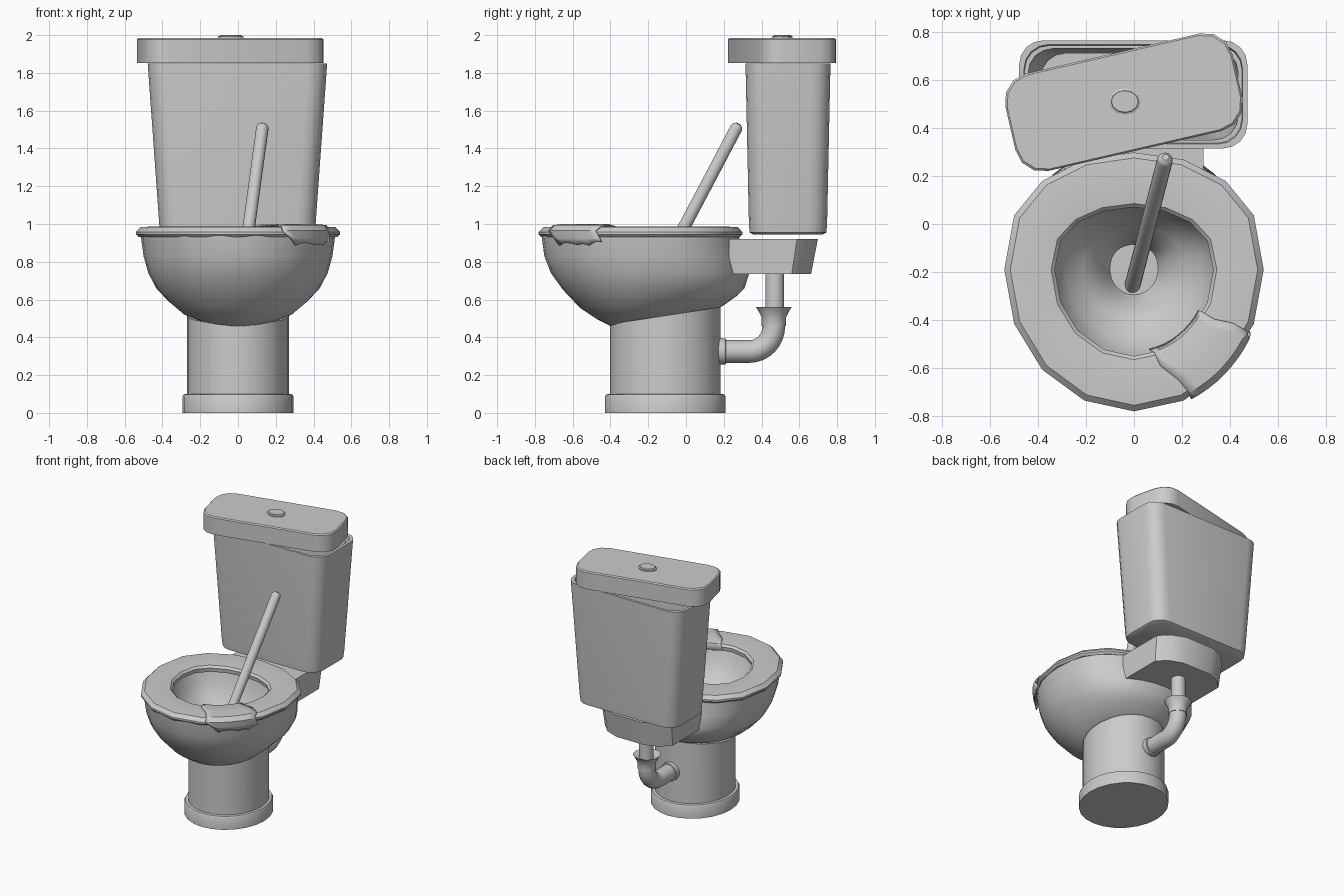
import bpy, bmesh, random
from math import sin, cos, pi, radians
from mathutils import Vector

if "Cube" in bpy.data.objects:
    bpy.data.objects.remove(bpy.data.objects["Cube"])


def loft(name, rings, caps=True, loop=False):
    """Skin a list of equal-length point rings into one object."""
    bm = bmesh.new()
    vs = [[bm.verts.new(p) for p in r] for r in rings]
    pairs = list(zip(vs, vs[1:])) + ([(vs[-1], vs[0])] if loop else [])
    n = len(vs[0])
    for a, b in pairs:
        for i in range(n):
            j = (i + 1) % n
            bm.faces.new((a[i], a[j], b[j], b[i]))
    if caps and not loop:
        bm.faces.new(vs[0][::-1])
        bm.faces.new(vs[-1])
    bmesh.ops.recalc_face_normals(bm, faces=bm.faces)
    return finish(name, bm)


def finish(name, bm):
    me = bpy.data.meshes.new(name)
    bm.to_mesh(me)
    bm.free()
    ob = bpy.data.objects.new(name, me)
    bpy.context.collection.objects.link(ob)
    return ob


def egg_point(t, rx, yf, yb, cy=-0.19):
    """Point on an egg outline: long front, squarer back."""
    s = sin(t)
    y = cy + ((yb - cy) * s ** 0.8 if s > 0 else (cy - yf) * s)
    return rx * cos(t), y


def egg(n, rx, yf, yb, zf, zb=None):
    zb = zf if zb is None else zb
    pts = []
    for i in range(n):
        x, y = egg_point(2 * pi * i / n, rx, yf, yb)
        pts.append((x, y, zf + (zb - zf) * (y - yf) / (yb - yf)))
    return pts


def ellipse(n, rx, ry, cx, cy, z, tilt=0):
    return [(cx + rx * cos(2 * pi * i / n), cy + ry * sin(2 * pi * i / n),
             z + tilt * sin(2 * pi * i / n)) for i in range(n)]


def rrect(hx, hy, r, z, cx, cy, ang=0, seg=4):
    """Rounded rectangle ring."""
    pts = []
    for k, (sx, sy) in enumerate(((1, 1), (-1, 1), (-1, -1), (1, -1))):
        for i in range(seg + 1):
            a = (k + i / seg) * pi / 2
            x = sx * (hx - r) + r * cos(a)
            y = sy * (hy - r) + r * sin(a)
            pts.append((cx + x * cos(ang) - y * sin(ang),
                        cy + x * sin(ang) + y * cos(ang), z))
    return pts


def tube(name, path, n=16):
    """Tube in the YZ plane; path holds (y, z, radius, direction angle)."""
    rings = []
    for y, z, r, a in path:
        rings.append([(r * cos(t), y - r * sin(t) * sin(a), z + r * sin(t) * cos(a))
                      for t in (2 * pi * i / n for i in range(n))])
    return loft(name, rings)


# Foot and pedestal column
loft("foot", [ellipse(24, rx, ry, 0, -0.11, z) for rx, ry, z in
              ((.295, .32, 0), (.295, .32, .085), (.288, .313, .098), (.27, .292, .1))])
loft("pedestal", [ellipse(24, .27, .292, 0, -0.11, .09),
                  ellipse(24, .27, .292, 0, -0.11, .515, .045)])

# Bowl: outer shell up to the rim, then down into the well
bowl = [(.2, -.40, .17, .46, .55), (.29, -.47, .2, .495, .57), (.36, -.56, .27, .555, .62),
        (.43, -.65, .31, .65, .66), (.475, -.715, .335, .74, .74), (.5, -.75, .30, .83, .83),
        (.515, -.765, .28, .94, .94), (.35, -.57, .09, .94, .94), (.325, -.54, .07, .85, .85),
        (.28, -.48, .03, .76, .76), (.21, -.40, -.01, .70, .70), (.15, -.34, -.05, .64, .64),
        (.115, -.31, -.08, .56, .56), (.1, -.295, -.085, .53, .53)]
loft("bowl", [egg(32, *b) for b in bowl])

# Seat ring, sixteen sided
seat = [(.525, -.765, .285, .93), (.54, -.78, .298, .945), (.54, -.78, .298, .958),
        (.515, -.755, .275, .983), (.44, -.665, .19, .988), (.345, -.565, .085, .98),
        (.33, -.55, .07, .965), (.335, -.555, .075, .935)]
loft("seat", [egg(16, *s) for s in seat], loop=True)

# Torn cloth draped over the seat
random.seed(4)
bm = bmesh.new()
drape = [(-.1, .95), (-.03, .985), (.25, .996), (.6, 1.0), (.9, .994), (1.02, .965), (1.0, .925), (.97, .895)]
rows = []
for k, (f, z) in enumerate(drape):
    u = k / (len(drape) - 1)
    a0 = radians(-77 + 20 * u + random.uniform(-2.5, 2.5))
    a1 = radians(-28 + random.uniform(-2.5, 2.5))
    row = []
    for i in range(9):
        t = a0 + (a1 - a0) * i / 8
        x, y = egg_point(t, .33 + .215 * f, -.55 - .235 * f, .07 + .23 * f)
        edge = random.uniform(-.012, .012) if k in (0, len(drape) - 1) else 0
        row.append(bm.verts.new((x, y, z + edge)))
    rows.append(row)
for a, b in zip(rows, rows[1:]):
    for i in range(8):
        bm.faces.new((a[i], b[i], b[i + 1], a[i + 1]))
cloth = finish("draped_cloth", bm)
mod = cloth.modifiers.new("thickness", 'SOLIDIFY')
mod.thickness = .008

# Shelf behind the bowl that carries the cistern
half = [(.29, .22), (.29, .58), (.22, .65), (.12, .69)]
outline = half + [(-x, y) for x, y in half[::-1]]
loft("cistern_shelf", [[(x * .97, .225 + (y - .22) * .93, .735) for x, y in outline],
                       [(x, y + .008, .92) for x, y in outline]])

# Cistern: open tapered tank with a stepped lip
tank = [(.39, .185, .945), (.408, .203, .955), (.414, .207, 1.0), (.475, .225, 1.85),
        (.455, .207, 1.85), (.452, .203, 1.83), (.437, .19, 1.83), (.385, .17, 1.0)]
loft("cistern", [rrect(hx, hy, .1, z, -.003, .54) for hx, hy, z in tank])

# Lid, knocked askew, with its flush button
loft("cistern_lid", [rrect(hx, hy, .115, z, -.042, .507, radians(13), 3) for hx, hy, z in
                     ((.485, .208, 1.853), (.485, .208, 1.978), (.478, .201, 1.986))])
loft("flush_button", [ellipse(12, r, r * .8, -.038, .51, z) for r, z in
                      ((.068, 1.98), (.068, 1.992), (.058, 1.996), (.056, 2.0))])

# Waste pipe: drop, flared collar, elbow and wall flange
tube("drop_pipe", [(.47, .75, .05, -pi / 2), (.47, .5, .05, -pi / 2)])
tube("pipe_collar", [(.465, z, r, -pi / 2) for z, r in
                     ((.54, .05), (.56, .095), (.545, .085), (.505, .064), (.46, .064))])
elbow = [(.335 + .13 * cos(a), .46 - .135 * sin(a), .06, -pi / 2 - a)
         for a in (pi / 2 * i / 8 for i in range(9))]
tube("pipe_elbow", [(.465, .5, .06, -pi / 2)] + elbow + [(.15, .325, .06, -pi)])
tube("pipe_flange", [(y, .325, r, -pi) for y, r in ((.212, .06), (.21, .068), (.185, .068), (.15, .068))])

# Stick leaning in the bowl
start, end = Vector((-.01, -.27, .49)), Vector((.132, .278, 1.53))
length = (end - start).length
stick = loft("stick", [ellipse(16, r, r, 0, 0, z) for r, z in
                       ((.033, 0), (.033, length - .025), (.027, length - .01), (.014, length))])
stick.rotation_mode = 'QUATERNION'
stick.rotation_quaternion = (end - start).to_track_quat('Z', 'Y')
stick.location = start

# Smooth shading with crisp edges
for ob in bpy.context.collection.objects:
    ob.select_set(True)
bpy.context.view_layer.objects.active = stick
bpy.ops.object.shade_smooth_by_angle(angle=radians(32))
